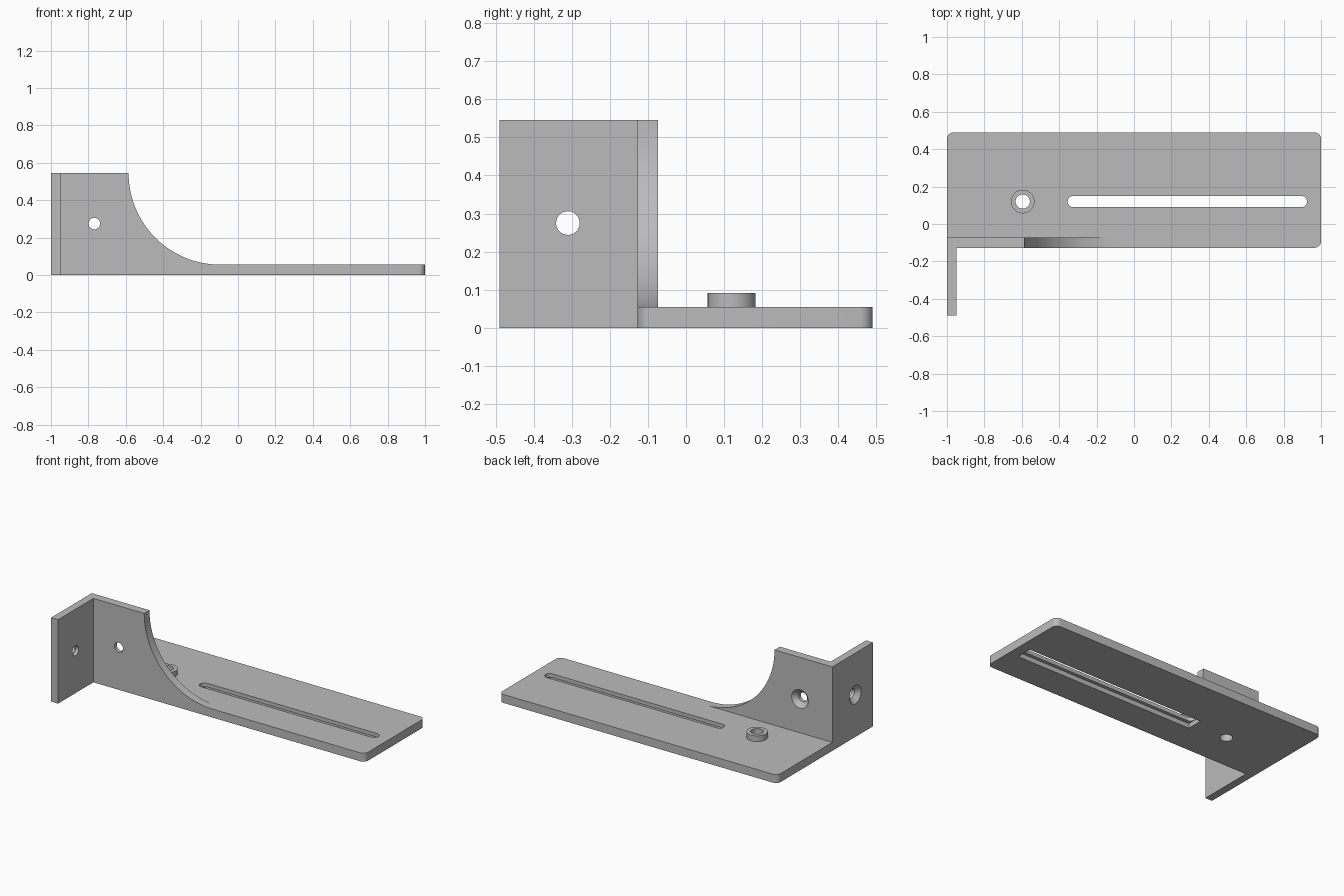
import bpy, bmesh, math
from mathutils import Matrix, Vector

cube = bpy.data.objects.get("Cube")
if cube:
    bpy.data.objects.remove(cube, do_unlink=True)

grey = bpy.data.materials.new("plain grey")
grey.use_nodes = True
grey.diffuse_color = (0.5, 0.5, 0.5, 1)
grey.node_tree.nodes["Principled BSDF"].inputs["Base Color"].default_value = (0.5, 0.5, 0.5, 1)

# Shared dimensions
FRONT, BACK, INNER = -0.127, 0.49, -0.073
PLATE, TOP = 0.055, 0.545
ROW = 0.12
HOLE_Z = 0.275


def finish(name, bm):
    bmesh.ops.recalc_face_normals(bm, faces=bm.faces)
    mesh = bpy.data.meshes.new(name)
    bm.to_mesh(mesh)
    bm.free()
    mesh.materials.append(grey)
    obj = bpy.data.objects.new(name, mesh)
    bpy.context.collection.objects.link(obj)
    return obj


def prism(name, outline, axis, lo, hi):
    """Extrude a 2D outline along one axis."""
    place = {"z": lambda a, b: (a, b, lo), "y": lambda a, b: (a, lo, b)}[axis]
    push = {"z": (0, 0, hi - lo), "y": (0, hi - lo, 0)}[axis]
    bm = bmesh.new()
    face = bm.faces.new([bm.verts.new(place(a, b)) for a, b in outline])
    geom = bmesh.ops.extrude_face_region(bm, geom=[face])["geom"]
    verts = [g for g in geom if isinstance(g, bmesh.types.BMVert)]
    bmesh.ops.translate(bm, verts=verts, vec=push)
    return finish(name, bm)


def rod(name, start, end, r1, r2):
    """Cylinder or cone between two points."""
    start, end = Vector(start), Vector(end)
    way = end - start
    turn = Vector((0, 0, 1)).rotation_difference(way).to_matrix().to_4x4()
    bm = bmesh.new()
    bmesh.ops.create_cone(bm, cap_ends=True, segments=48, radius1=r1, radius2=r2,
                          depth=way.length,
                          matrix=Matrix.Translation((start + end) / 2) @ turn)
    return finish(name, bm)


def arc(cx, cy, r, a0, a1, steps):
    angles = [math.radians(a0 + (a1 - a0) * i / steps) for i in range(steps + 1)]
    return [(cx + r * math.cos(a), cy + r * math.sin(a)) for a in angles]


def rect(x0, x1, y0, y1):
    return [(x0, y0), (x1, y0), (x1, y1), (x0, y1)]


def cut(obj, cutter):
    cutter.hide_render = True
    mod = obj.modifiers.new("cut", "BOOLEAN")
    mod.operation, mod.solver, mod.object = "DIFFERENCE", "EXACT", cutter
    bpy.context.view_layer.objects.active = obj
    bpy.ops.object.modifier_apply(modifier=mod.name)
    bpy.data.objects.remove(cutter, do_unlink=True)


# Base plate with three rounded corners
r = 0.035
plate = prism("base_plate", [(-1, FRONT)]
              + arc(1 - r, FRONT + r, r, -90, 0, 8)
              + arc(1 - r, BACK - r, r, 0, 90, 8)
              + arc(-1 + r, BACK - r, r, 90, 180, 8), "z", 0, PLATE)

# Long slot, with a wider square-ended channel underneath
s = 0.03
cut(plate, prism("slot", arc(0.895, ROW, s, -90, 90, 16)
                 + arc(-0.325, ROW, s, 90, 270, 16), "z", -0.1, 0.2))
cut(plate, prism("channel", rect(-0.357, 0.93, ROW - 0.052, ROW + 0.052), "z", -0.1, 0.03))

# Raised ring around the round hole
boss = rod("boss_ring", (-0.595, ROW, PLATE), (-0.595, ROW, 0.092), 0.063, 0.063)
for part in (plate, boss):
    cut(part, rod("bore", (-0.595, ROW, -0.1), (-0.595, ROW, 0.2), 0.038, 0.038))

# Side wall sweeping down into the plate
wall = prism("side_wall", [(-1, PLATE)] + arc(-0.095, TOP, TOP - PLATE, 270, 180, 32)
             + [(-1, TOP)], "y", FRONT, INNER)

# End flange
flange = prism("end_flange", rect(-1, -0.95, -0.49, FRONT), "z", 0, TOP)

# Countersunk screw holes, opening on the back of the wall and the outside of the flange
for part, mouth, inward in ((wall, Vector((-0.768, INNER, HOLE_Z)), Vector((0, -1, 0))),
                            (flange, Vector((-1, -0.31, HOLE_Z)), Vector((1, 0, 0)))):
    cut(part, rod("shank", mouth - inward * 0.1, mouth + inward * 0.1, 0.031, 0.031))
    cut(part, rod("sink", mouth - inward * 0.01, mouth + inward * 0.03, 0.07, 0.03))

bpy.ops.object.select_all(action="DESELECT")
for part in (plate, boss, wall, flange):
    part.select_set(True)
bpy.context.view_layer.objects.active = plate
bpy.ops.object.shade_smooth_by_angle(angle=math.radians(30))
